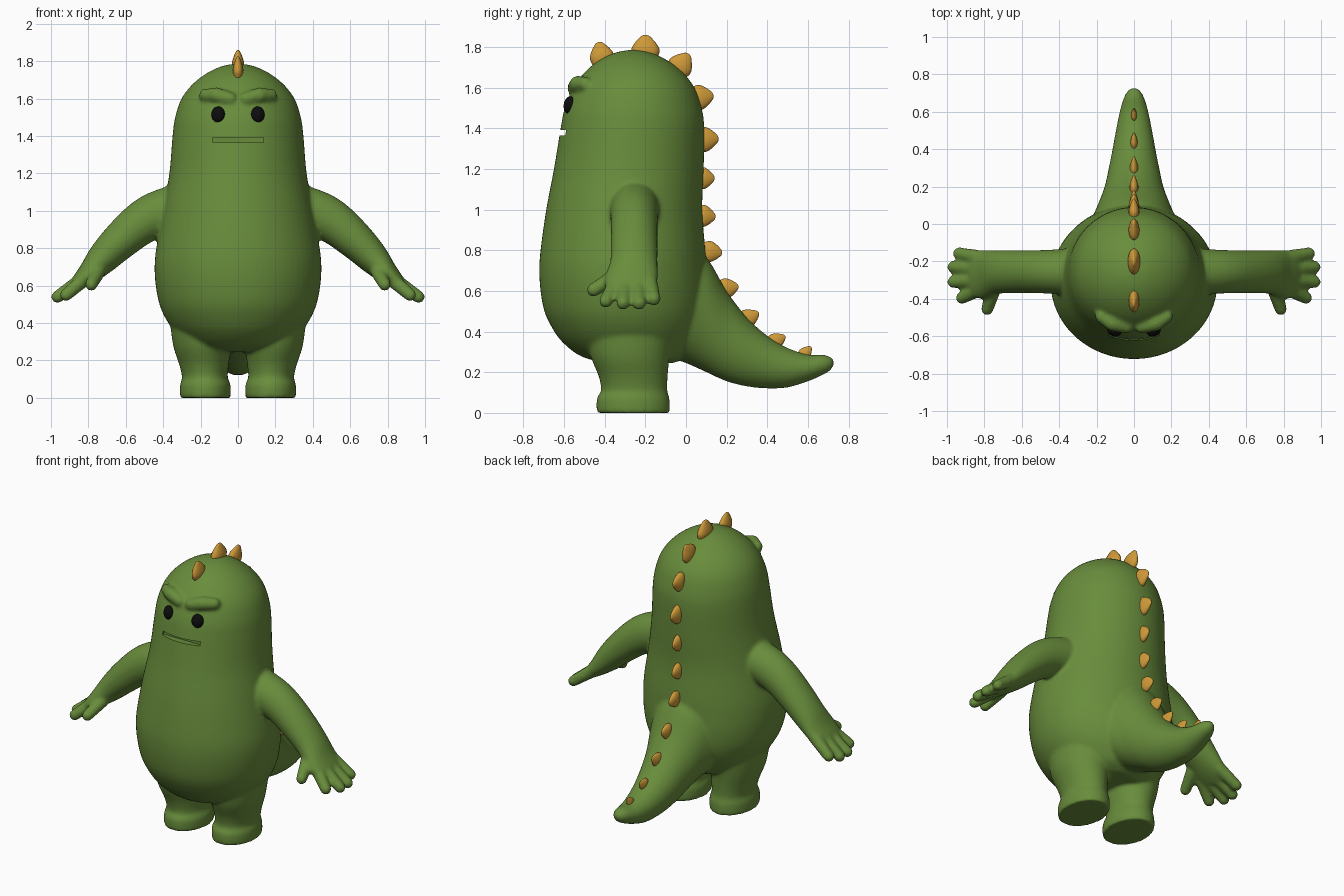
import bpy, bmesh, math
from mathutils import Vector, Matrix

if "Cube" in bpy.data.objects:
    bpy.data.objects.remove(bpy.data.objects["Cube"])

X, Y, Z = Vector((1, 0, 0)), Vector((0, 1, 0)), Vector((0, 0, 1))


def material(name, color):
    m = bpy.data.materials.new(name)
    m.diffuse_color = (*color, 1)
    m.use_nodes = True
    m.node_tree.nodes["Principled BSDF"].inputs["Base Color"].default_value = m.diffuse_color
    return m


green = material("skin green", (0.14, 0.265, 0.045))
amber = material("spike amber", (0.62, 0.32, 0.04))
black = material("eye black", (0.004, 0.004, 0.004))


def finish(bm, name, mat):
    bmesh.ops.recalc_face_normals(bm, faces=bm.faces)
    me = bpy.data.meshes.new(name)
    bm.to_mesh(me)
    bm.free()
    me.materials.append(mat)
    ob = bpy.data.objects.new(name, me)
    bpy.context.collection.objects.link(ob)
    return ob


def smooth(ob, angle=40):
    bpy.ops.object.select_all(action='DESELECT')
    ob.select_set(True)
    bpy.context.view_layer.objects.active = ob
    bpy.ops.object.shade_smooth_by_angle(angle=math.radians(angle))


def resample(rows, steps=4):
    """Catmull-Rom interpolation of whole rows."""
    out = []
    for i in range(len(rows) - 1):
        a, b, c, d = (rows[max(0, min(len(rows) - 1, i + k))] for k in (-1, 0, 1, 2))
        for s in range(steps):
            t = s / steps
            out.append([0.5 * (2 * q + (r - p) * t + (2 * p - 5 * q + 4 * r - w) * t * t
                               + (3 * q - p - 3 * r + w) * t ** 3)
                        for p, q, r, w in zip(a, b, c, d)])
    return out + [list(rows[-1])]


def loft(bm, rows, u, v, sides=40):
    """Skin elliptical sections given as (x, y, z, radius_u, radius_v)."""
    rings = []
    for x, y, z, ru, rv in resample(rows):
        ring = []
        for k in range(sides):
            a = 2 * math.pi * k / sides
            ring.append(bm.verts.new(Vector((x, y, z)) + u * ru * math.cos(a) + v * rv * math.sin(a)))
        rings.append(ring)
    for lo, hi in zip(rings, rings[1:]):
        for k in range(sides):
            j = (k + 1) % sides
            bm.faces.new((lo[k], lo[j], hi[j], hi[k]))
    bm.faces.new(rings[0])
    bm.faces.new(rings[-1])


def ball(bm, center, radii, rot=Matrix()):
    bmesh.ops.create_uvsphere(bm, u_segments=24, v_segments=16, radius=1,
                              matrix=Matrix.Translation(center) @ rot @ Matrix.Diagonal((*radii, 1)))


def capsule(bm, a, b, r0, r1):
    a, b = Vector(a), Vector(b)
    d = (b - a).normalized()
    side = d.cross(Z).normalized()
    loft(bm, [(*a, r0, r0), (*b, r1, r1)], side, d.cross(side), 16)
    ball(bm, a, (r0,) * 3)
    ball(bm, b, (r1,) * 3)


# Skin: torso and head, from (z, front y, back y, half width)
skin = bmesh.new()
torso = [(0.245, -0.40, -0.06, 0.15), (0.28, -0.52, 0.0, 0.26), (0.35, -0.61, 0.05, 0.335),
         (0.42, -0.66, 0.08, 0.385), (0.5, -0.697, 0.10, 0.42), (0.6, -0.716, 0.105, 0.44),
         (0.7, -0.722, 0.10, 0.446), (0.8, -0.716, 0.095, 0.437), (1.0, -0.688, 0.08, 0.402),
         (1.2, -0.65, 0.087, 0.367), (1.4, -0.617, 0.09, 0.35), (1.5, -0.597, 0.077, 0.336),
         (1.6, -0.555, 0.042, 0.302), (1.68, -0.495, -0.02, 0.24), (1.74, -0.42, -0.1, 0.16),
         (1.775, -0.34, -0.18, 0.08), (1.787, -0.27, -0.25, 0.01)]
loft(skin, [(0, (f + b) / 2, z, w, (b - f) / 2) for z, f, b, w in torso], X, Y, 64)

# Tail, from (y, bottom z, top z, half width)
tail = [(-0.1, 0.28, 0.75, 0.24), (0.0, 0.245, 0.80, 0.235), (0.1, 0.2, 0.765, 0.195),
        (0.2, 0.155, 0.6, 0.157), (0.3, 0.13, 0.47, 0.135), (0.4, 0.12, 0.38, 0.115),
        (0.5, 0.125, 0.32, 0.097), (0.6, 0.155, 0.287, 0.077), (0.67, 0.185, 0.287, 0.057),
        (0.71, 0.208, 0.277, 0.036), (0.728, 0.235, 0.26, 0.012)]
loft(skin, [(0, y, (a + b) / 2, w, (b - a) / 2) for y, a, b, w in tail], X, Z)

for s in (-1, 1):
    # Leg and foot
    loft(skin, [(s * x, y, z, rx, ry) for x, y, z, rx, ry in (
        (0.175, -0.26, 0, 0.135, 0.18), (0.175, -0.26, 0.03, 0.136, 0.181),
        (0.175, -0.26, 0.075, 0.134, 0.178), (0.177, -0.255, 0.11, 0.122, 0.163),
        (0.182, -0.26, 0.18, 0.133, 0.17), (0.192, -0.275, 0.28, 0.155, 0.195),
        (0.2, -0.28, 0.42, 0.165, 0.22))], X, Y)
    # Arm and palm
    loft(skin, [(s * x, y, z, ru, rv) for x, y, z, ru, rv in (
        (0.24, -0.255, 1.02, 0.13, 0.165), (0.4, -0.255, 0.985, 0.12, 0.14),
        (0.52, -0.255, 0.93, 0.115, 0.117), (0.64, -0.255, 0.83, 0.115, 0.1),
        (0.73, -0.257, 0.74, 0.117, 0.084), (0.8, -0.268, 0.665, 0.13, 0.06),
        (0.85, -0.27, 0.62, 0.125, 0.043), (0.87, -0.27, 0.6, 0.10, 0.03))],
        Y, Vector((s * 0.68, 0, 0.73)))
    # Thumb and fingers
    for a, b in (((0.75, -0.35, 0.67), (0.785, -0.455, 0.605)),
                 ((0.82, -0.345, 0.635), (0.92, -0.395, 0.55)),
                 ((0.83, -0.30, 0.635), (0.965, -0.31, 0.54)),
                 ((0.83, -0.24, 0.635), (0.965, -0.23, 0.54)),
                 ((0.82, -0.18, 0.645), (0.935, -0.158, 0.56))):
        capsule(skin, (s * a[0], *a[1:]), (s * b[0], *b[1:]), 0.04, 0.034)
    # Brow ridge
    capsule(skin, (s * 0.04, -0.55, 1.598), (s * 0.115, -0.532, 1.618), 0.036, 0.042)
    capsule(skin, (s * 0.115, -0.532, 1.618), (s * 0.175, -0.495, 1.618), 0.042, 0.035)

body = finish(skin, "body", green)
remesh = body.modifiers.new("blend", 'REMESH')
remesh.mode = 'VOXEL'
remesh.voxel_size = 0.0105
relax = body.modifiers.new("relax", 'SMOOTH')
relax.factor, relax.iterations = 0.5, 9

# Mouth slot
cut = bmesh.new()
bmesh.ops.create_cube(cut, size=1, matrix=Matrix.Translation((0, -0.64, 1.379))
                      @ Matrix.Diagonal((0.274, 0.12, 0.027, 1)))
cutter = finish(cut, "mouth_cutter", green)
cutter.hide_render = True
slot = body.modifiers.new("mouth", 'BOOLEAN')
slot.operation, slot.solver, slot.object = 'DIFFERENCE', 'EXACT', cutter
baked = bpy.data.meshes.new_from_object(body.evaluated_get(bpy.context.evaluated_depsgraph_get()))
body.modifiers.clear()
body.data = baked
bpy.data.objects.remove(cutter)
smooth(body, 50)

# Eyes
for s, side in ((-1, "left"), (1, "right")):
    bm = bmesh.new()
    ball(bm, (s * 0.106, -0.574, 1.515), (0.037, 0.027, 0.043),
         Matrix.Rotation(s * 0.3, 4, 'Z') @ Matrix.Rotation(-0.15, 4, 'X'))
    smooth(finish(bm, "eye_" + side, black))

# Back spikes, from (base y, base z, tip y, tip z, half length)
spikes = [(-0.41, 1.735, -0.43, 1.825, 0.06), (-0.2, 1.765, -0.2, 1.86, 0.07),
          (-0.04, 1.69, 0.013, 1.767, 0.062), (0.05, 1.55, 0.135, 1.562, 0.062),
          (0.075, 1.345, 0.16, 1.35, 0.062), (0.072, 1.155, 0.14, 1.154, 0.054),
          (0.072, 0.97, 0.145, 0.965, 0.054), (0.1, 0.795, 0.178, 0.787, 0.052),
          (0.182, 0.61, 0.258, 0.623, 0.05), (0.285, 0.455, 0.358, 0.493, 0.047),
          (0.425, 0.345, 0.488, 0.378, 0.04), (0.575, 0.28, 0.615, 0.325, 0.032)]
for i, (y0, z0, y1, z1, half) in enumerate(spikes):
    bm = bmesh.new()
    base, tip = Vector((0, y0, z0)), Vector((0, y1, z1))
    rows = [(*base.lerp(tip, h), half * 0.47 * k, half * k)
            for h, k in ((-0.2, 0.85), (0.2, 1), (0.55, 0.78), (0.85, 0.42), (0.96, 0.24), (1, 0.06))]
    loft(bm, rows, X, (tip - base).normalized().cross(X), 16)
    smooth(finish(bm, f"spike_{i + 1}", amber), 60)
